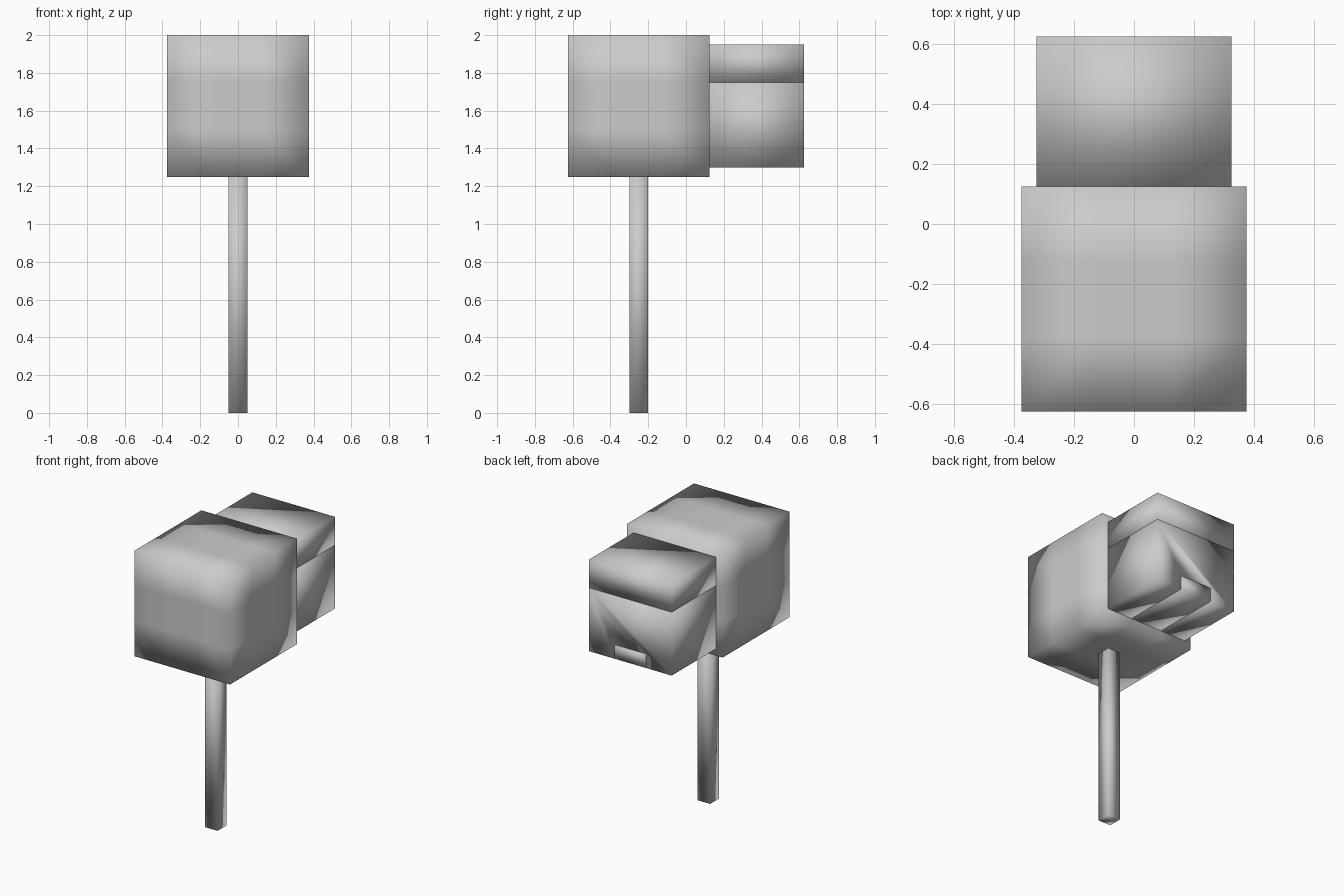
import bpy, bmesh

if "Cube" in bpy.data.objects:
    bpy.data.objects.remove(bpy.data.objects["Cube"])


def finish(name, bm):
    bmesh.ops.recalc_face_normals(bm, faces=bm.faces)
    mesh = bpy.data.meshes.new(name)
    bm.to_mesh(mesh)
    bm.free()
    for p in mesh.polygons:
        p.use_smooth = True          # soft shading across the box corners
    obj = bpy.data.objects.new(name, mesh)
    bpy.context.collection.objects.link(obj)
    return obj


def box(name, lo, hi, cuts=0):
    bm = bmesh.new()
    bmesh.ops.create_cube(bm, size=1)
    for v in bm.verts:
        v.co = [a + (b - a) * (c + 0.5) for a, b, c in zip(lo, hi, v.co)]
    if cuts:
        bmesh.ops.subdivide_edges(bm, edges=bm.edges[:], cuts=cuts, use_grid_fill=True)
    return finish(name, bm)


def extrude_profile(name, points, y0, y1):
    bm = bmesh.new()
    face = bm.faces.new([bm.verts.new((x, y0, z)) for x, z in points])
    new = bmesh.ops.extrude_face_region(bm, geom=[face])["geom"]
    verts = [g for g in new if isinstance(g, bmesh.types.BMVert)]
    bmesh.ops.translate(bm, vec=(0, y1 - y0, 0), verts=verts)
    return finish(name, bm)


# Large front block on its square post
box("front_block", (-0.375, -0.625, 1.25), (0.375, 0.125, 2.0), cuts=2)
box("post", (-0.05, -0.3, 0.0), (0.05, -0.2, 1.25))

# Rear block: lid on top of a body with a filled slot underneath
box("rear_lid", (-0.325, 0.125, 1.75), (0.325, 0.625, 1.95))
half = [(0.125, 1.4), (0.125, 1.3), (0.325, 1.3), (0.325, 1.75)]
profile = half + [(-x, z) for x, z in reversed(half)]
extrude_profile("rear_body", profile, 0.125, 0.625)
box("slot_insert", (-0.125, 0.125, 1.3), (0.125, 0.625, 1.4))
